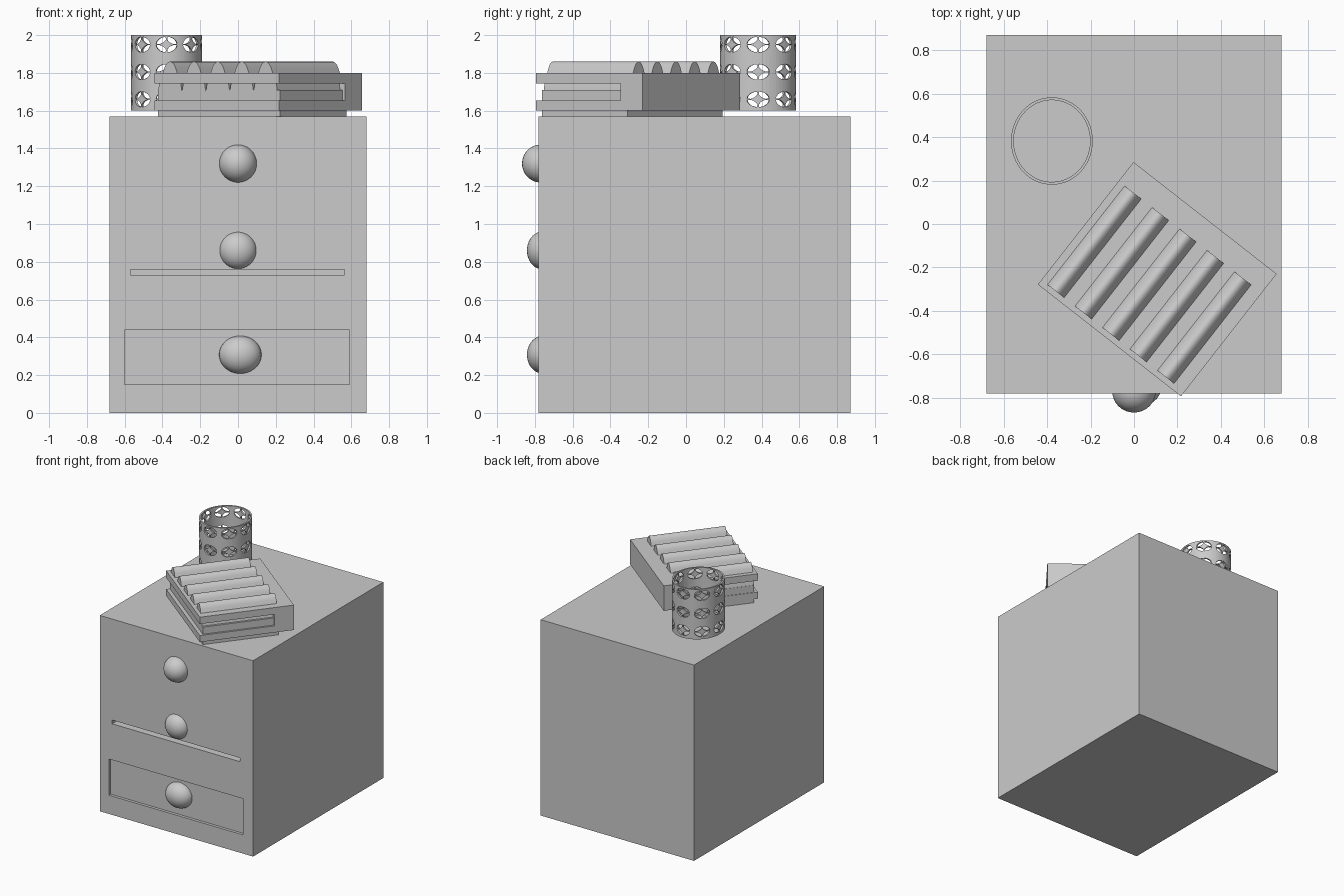
import bpy, bmesh, math
from mathutils import Matrix, Vector

if "Cube" in bpy.data.objects:
    bpy.data.objects.remove(bpy.data.objects["Cube"])


def make(name, bm, smooth=False):
    bmesh.ops.recalc_face_normals(bm, faces=bm.faces)
    me = bpy.data.meshes.new(name)
    bm.to_mesh(me)
    bm.free()
    ob = bpy.data.objects.new(name, me)
    bpy.context.collection.objects.link(ob)
    bpy.context.view_layer.objects.active = ob
    if smooth:
        bpy.ops.object.select_all(action='DESELECT')
        ob.select_set(True)
        bpy.ops.object.shade_smooth_by_angle(angle=math.radians(35))
    return ob


def add_box(bm, lo, hi):
    size = [b - a for a, b in zip(lo, hi)]
    mid = [(a + b) / 2 for a, b in zip(lo, hi)]
    m = Matrix.Translation(mid) @ Matrix.Diagonal((*size, 1))
    bmesh.ops.create_cube(bm, size=1, matrix=m)


def add_prism(bm, near, far):
    a = [bm.verts.new(p) for p in near]
    b = [bm.verts.new(p) for p in far]
    bm.faces.new(a)
    bm.faces.new(b[::-1])
    for i in range(len(a)):
        j = (i + 1) % len(a)
        bm.faces.new((a[j], a[i], b[i], b[j]))


def box(name, lo, hi):
    bm = bmesh.new()
    add_box(bm, lo, hi)
    return make(name, bm)


def cut(ob, cutter):
    cutter.hide_render = True
    mod = ob.modifiers.new("cut", 'BOOLEAN')
    mod.operation = 'DIFFERENCE'
    mod.solver = 'EXACT'
    mod.object = cutter
    bpy.context.view_layer.objects.active = ob
    bpy.ops.object.modifier_apply(modifier=mod.name)
    bpy.data.objects.remove(cutter)


# Cabinet with a slot and a recessed bottom drawer
cabinet = box("cabinet", (-.68, -.78, 0), (.68, .87, 1.57))
cut(cabinet, box("slot_cutter", (-.57, -.9, .73), (.565, -.68, .76)))
cut(cabinet, box("drawer_cutter", (-.6, -.9, .15), (.59, -.757, .44)))

# Knobs
knobs = [("top_knob", (0, -.77, 1.32), (.1, .098, .1)),
         ("middle_knob", (0, -.76, .86), (.1, .082, .1)),
         ("bottom_knob", (.012, -.757, .308), (.112, .085, .1))]
for name, pos, rad in knobs:
    bm = bmesh.new()
    bmesh.ops.create_uvsphere(bm, u_segments=32, v_segments=24, radius=1,
                              matrix=Matrix.Translation(pos) @ Matrix.Diagonal((*rad, 1)))
    make(name, bm, True)

# Turned case on top: cover wraps an inner block, ridges along the top
place = Matrix.Translation((.107, -.254, 0)) @ Matrix.Rotation(math.radians(-38), 4, 'Z')
bm = bmesh.new()
profile = [(-.3575, 1.6), (.3575, 1.6), (.3575, 1.8), (-.3575, 1.8),
           (-.3575, 1.745), (.21, 1.745), (.21, 1.653), (-.3575, 1.653)]
add_prism(bm, [(-.418, y, z) for y, z in profile], [(.418, y, z) for y, z in profile])
make("case_cover", bm).matrix_world = place
box("case_block", (-.414, -.33, 1.57), (.403, .245, 1.71)).matrix_world = place

half = [(.079, 1.705), (.072, 1.745), (.06, 1.777), (.047, 1.803), (.037, 1.828),
        (.025, 1.847), (.012, 1.857)]
outline = half + [(0, 1.86)] + [(-x, z) for x, z in half[::-1]]
bm = bmesh.new()
for i in range(5):
    u = -.334 + .1605 * i
    add_prism(bm, [(u + x, -.331, z) for x, z in outline],
              [(u + x, .246, z) for x, z in outline])
make("case_ridges", bm, True).matrix_world = place

# Pierced cup
CX, CY, N, STRETCH = -.378, .382, 64, 1.07


def polar(r, ang, z):
    return Vector((CX + r * math.cos(ang), CY + STRETCH * r * math.sin(ang), z))


bm = bmesh.new()
section = [(.188, 1.6), (.188, 2.0), (.176, 2.0), (.176, 1.612)]
rings = [[bm.verts.new(polar(r, 2 * math.pi * i / N, z)) for i in range(N)] for r, z in section]
for a, b in zip(rings, rings[1:]):
    for i in range(N):
        j = (i + 1) % N
        bm.faces.new((a[i], a[j], b[j], b[i]))
bm.faces.new(rings[0])
bm.faces.new(rings[-1])
cup = make("pierced_cup", bm)

# Four leaf-shaped openings per motif, eight motifs in three rows
bm = bmesh.new()
A, B, STEPS = .057, .041, 5
for z0 in (1.66, 1.805, 1.95):
    for k in range(8):
        for sx, sz in ((1, 1), (-1, 1), (-1, -1), (1, -1)):
            ts = [math.radians(5 + 80 * i / STEPS) for i in range(STEPS + 1)]
            leaf = [(math.cos(t), math.sin(t)) for t in ts]
            leaf += [(1 - math.sin(t), 1 - math.cos(t)) for t in ts[::-1]][1:-1]
            pts = [(k * math.pi / 4 + sx * A * p / .188, z0 + sz * B * q) for p, q in leaf]
            add_prism(bm, [polar(.15, a, z) for a, z in pts],
                      [polar(.22, a, z) for a, z in pts])
cut(cup, make("leaf_cutter", bm))
bpy.ops.object.select_all(action='DESELECT')
cup.select_set(True)
bpy.context.view_layer.objects.active = cup
bpy.ops.object.shade_smooth_by_angle(angle=math.radians(35))
